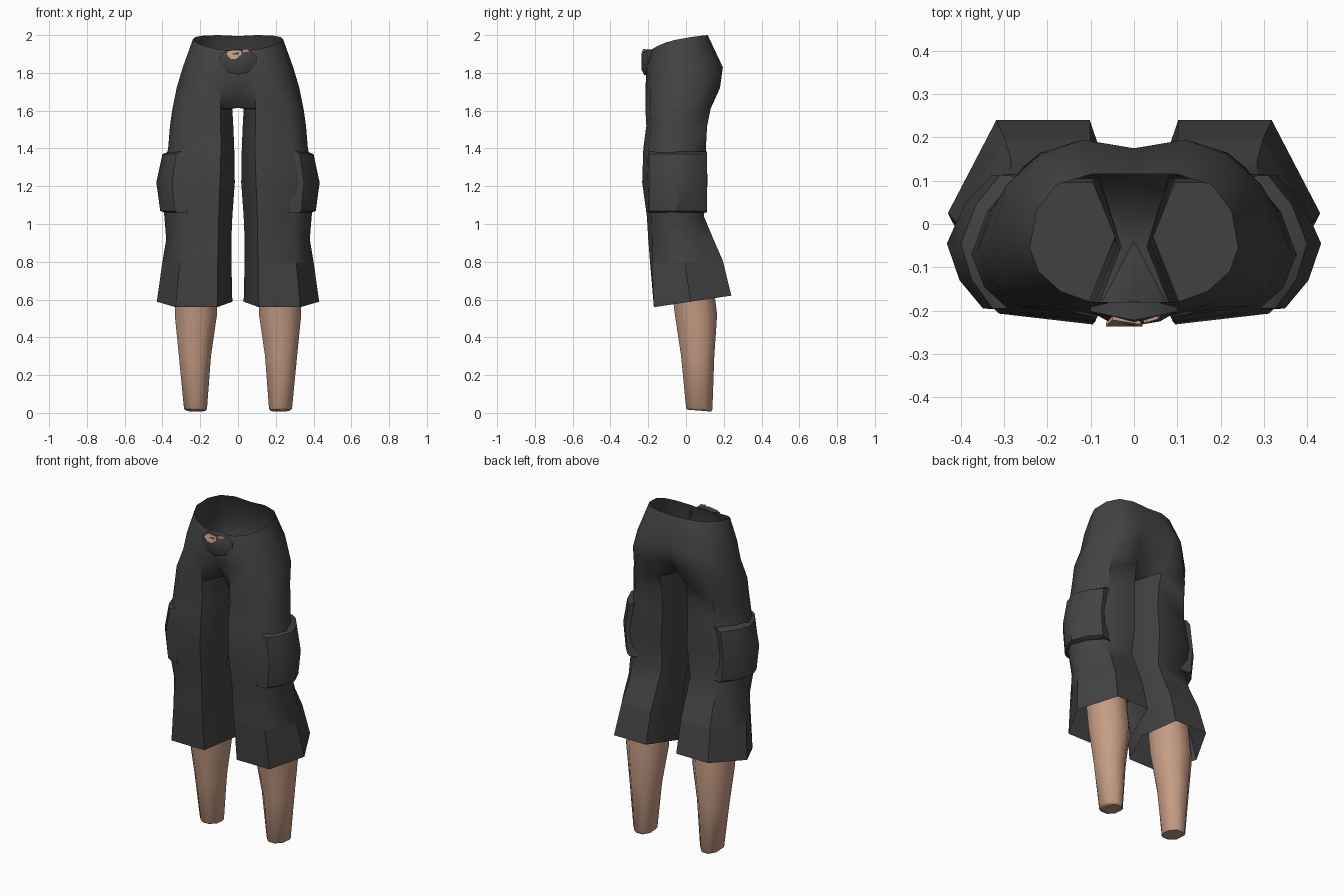
import bpy, bmesh, math

if "Cube" in bpy.data.objects:
    bpy.data.objects.remove(bpy.data.objects["Cube"])


def material(name, rgb):
    m = bpy.data.materials.new(name)
    m.diffuse_color = (*rgb, 1)
    m.use_nodes = True
    m.node_tree.nodes["Principled BSDF"].inputs["Base Color"].default_value = m.diffuse_color
    return m


CLOTH = material("charcoal cloth", (0.055, 0.055, 0.055))
SKIN = material("skin", (0.56, 0.33, 0.23))


def finish(bm, name, mat, mirror=True, angle=50):
    bmesh.ops.recalc_face_normals(bm, faces=bm.faces)
    me = bpy.data.meshes.new(name)
    bm.to_mesh(me)
    bm.free()
    me.materials.append(mat)
    ob = bpy.data.objects.new(name, me)
    bpy.context.collection.objects.link(ob)
    if mirror:
        mod = ob.modifiers.new("mirror", 'MIRROR')
        mod.use_clip = True
        mod.merge_threshold = 0.0005
    bpy.ops.object.select_all(action='DESELECT')
    ob.select_set(True)
    bpy.context.view_layer.objects.active = ob
    bpy.ops.object.shade_smooth_by_angle(angle=math.radians(angle))
    return ob


def ring(bm, pts):
    return [bm.verts.new(p) for p in pts]


def bridge(bm, a, b, closed=True):
    n = len(a)
    for i in range(n if closed else n - 1):
        j = (i + 1) % n
        bm.faces.new((a[i], a[j], b[j], b[i]))


def leg_section(z, xi, xo, yf, yb, bulge, tilt):
    """Six-sided section with two extra points softening the outer side."""
    w, ym = xo - xi, (yf + yb) / 2 - 0.01
    A = (xi + 0.2 * w, yf)
    B = (xi + 0.75 * w, yf + bulge)
    D = (xo, ym)
    F = (xi + 0.72 * w, yb)
    G = (xi + 0.18 * w, yb)
    C = ((B[0] + D[0]) / 2 + bulge * 0.6, (B[1] + D[1]) / 2 - bulge * 0.4)
    E = ((D[0] + F[0]) / 2 + bulge * 0.6, (D[1] + F[1]) / 2 + bulge * 0.4)
    return [(x, y, z + tilt * y) for x, y in (A, B, C, D, E, F, G, (xi, ym))]


# trousers: leg tube, hem to crotch
bm = bmesh.new()
rows = [
    (0.585, 0.03, 0.43, -0.17, 0.24, 0.0, 0.15),
    (0.80, 0.035, 0.40, -0.19, 0.195, 0.01, 0.03),
    (0.92, 0.035, 0.38, -0.20, 0.145, 0.02, 0.0),
    (1.04, 0.03, 0.39, -0.207, 0.095, 0.025, 0.0),
    (1.22, 0.017, 0.41, -0.232, 0.115, 0.025, 0.0),
    (1.40, 0.02, 0.37, -0.226, 0.105, 0.025, 0.0),
    (1.52, 0.025, 0.36, -0.21, 0.112, 0.025, 0.0),
    (1.61, 0.03, 0.347, -0.215, 0.13, 0.025, 0.0),
]
legs = [ring(bm, leg_section(*r)) for r in rows]
for a, b in zip(legs, legs[1:]):
    bridge(bm, a, b)
bm.faces.new(legs[1])  # lining closing the leg above the hem

# trousers: hips, front centre round to back centre
hip_low = ring(bm, [(0, -.175, 1.70), (.09, -.215, 1.72), (.21, -.19, 1.72),
                    (.285, -.12, 1.72), (.325, -.02, 1.72), (.295, .09, 1.72),
                    (.215, .165, 1.72), (.11, .18, 1.72), (0, .13, 1.71)])
hip_high = ring(bm, [(0, -.21, 1.83), (.09, -.208, 1.83), (.19, -.18, 1.83),
                     (.26, -.12, 1.83), (.292, -.03, 1.83), (.265, .09, 1.83),
                     (.20, .165, 1.83), (.12, .195, 1.83), (0, .175, 1.83)])
rim = ring(bm, [(0, -.185, 1.915), (.1, -.18, 1.925), (.17, -.155, 1.94),
                (.22, -.11, 1.96), (.24, -.055, 1.975), (.225, .03, 1.99),
                (.18, .09, 1.998), (.1, .115, 2.0), (0, .115, 1.995)])
top = legs[-1]
bridge(bm, top[:7], hip_low[1:8], False)
bridge(bm, hip_low, hip_high, False)
bridge(bm, hip_high, rim, False)

# trousers: crotch
crotch = bm.verts.new((0, -0.04, 1.615))
for inner, low, centre in ((top[0], hip_low[1], hip_low[0]),
                           (top[6], hip_low[7], hip_low[8])):
    bm.faces.new((inner, low, centre, crotch))
    bm.faces.new((inner, crotch, top[7]))
finish(bm, "trousers", CLOTH)

# side pockets
bm = bmesh.new()
bands = []
for z, grow in ((1.06, -0.022), (1.07, 0.0), (1.22, 0.02), (1.37, -0.012), (1.385, -0.05)):
    plan = [(.27, -.20), (.335, -.195), (.385, -.13), (.412, -.045),
            (.375, .045), (.318, .112), (.26, .10)]
    bands.append(ring(bm, [(x + grow * (0.4 + 0.6 * (x - .26) / .15), y, z)
                           for x, y in plan]))
for a, b in zip(bands, bands[1:]):
    bridge(bm, a, b, False)
bm.faces.new(bands[0])
bm.faces.new(bands[-1])
finish(bm, "side_pockets", CLOTH, angle=40)

# bare lower legs
bm = bmesh.new()
shins = []
for z, cx, cy, rx, ry, tilt in ((0.012, .222, .07, .05, .064, -0.08),
                                (0.024, .225, .07, .061, .07, -0.06),
                                (0.30, .228, .062, .085, .088, 0),
                                (0.52, .223, .053, .112, .112, 0),
                                (0.79, .223, .02, .112, .112, 0)):
    pts = []
    for i in range(8):
        t = math.tau * (i + 0.5) / 8
        x, y = rx * math.cos(t) * 1.08, ry * math.sin(t) * 1.08
        pts.append((cx + x, cy + y, z + tilt * y))
    shins.append(ring(bm, pts))
for a, b in zip(shins, shins[1:]):
    bridge(bm, a, b)
bm.faces.new(shins[0])
finish(bm, "lower_legs", SKIN)

# rounded buckle at the front of the waist
bm = bmesh.new()
outline = [(0, 1.79), (.06, 1.805), (.10, 1.85), (.10, 1.885), (.06, 1.918), (0, 1.925)]
back = ring(bm, [(x, -.18, z) for x, z in outline])
front = ring(bm, [(x, -.222 + 0.2 * x, z) for x, z in outline])
face = ring(bm, [(x * .6, -.235 + 0.1 * x, 1.865 + (z - 1.865) * .65) for x, z in outline])
bridge(bm, back, front, False)
bridge(bm, front, face, False)
bm.faces.new(face)
finish(bm, "waist_buckle", CLOTH)

# skin showing through at the buckle
for name, outline in (
        ("skin_patch_left", [(-.065, 1.90), (-.04, 1.872), (-.01, 1.875),
                             (.02, 1.90), (.015, 1.918), (-.05, 1.918)]),
        ("skin_patch_right", [(.022, 1.915), (.03, 1.908), (.06, 1.915), (.055, 1.925), (.03, 1.926)])):
    bm = bmesh.new()
    a = ring(bm, [(x, -.2365 + 0.3 * abs(x) * (z > 1.9), z) for x, z in outline])
    b = ring(bm, [(v.co.x, v.co.y + .008, v.co.z) for v in a])
    bridge(bm, a, b)
    bm.faces.new(a)
    bm.faces.new(b)
    finish(bm, name, SKIN, mirror=False)
